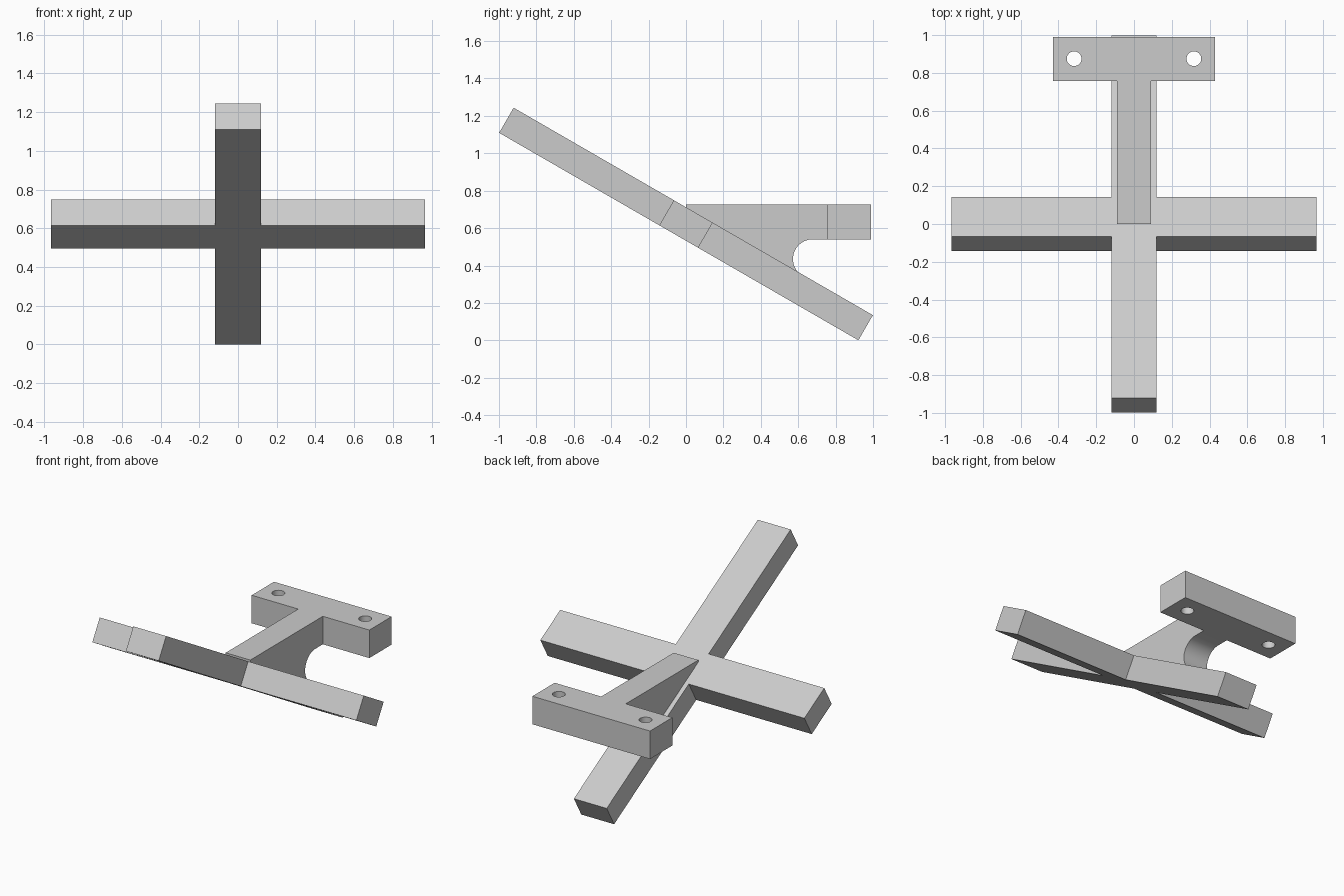
import bpy, bmesh, math
from mathutils import Matrix, Vector

old = bpy.data.objects.get("Cube")
if old:
    bpy.data.objects.remove(old, do_unlink=True)

grey = bpy.data.materials.new("plain grey")
grey.use_nodes = True
TONE = (0.6, 0.6, 0.6, 1)
grey.diffuse_color = TONE
grey.node_tree.nodes["Principled BSDF"].inputs["Base Color"].default_value = TONE


def prism(name, outline, axis, low, high):
    """Extrude an outline along z (outline in x, y) or x (outline in y, z)."""
    bm = bmesh.new()
    place = (lambda a, b: (a, b, low)) if axis == "z" else (lambda a, b: (low, a, b))
    face = bm.faces.new([bm.verts.new(place(a, b)) for a, b in outline])
    push = Vector((0, 0, high - low)) if axis == "z" else Vector((high - low, 0, 0))
    made = bmesh.ops.extrude_face_region(bm, geom=[face])["geom"]
    bmesh.ops.translate(bm, vec=push, verts=[v for v in made if isinstance(v, bmesh.types.BMVert)])
    bmesh.ops.recalc_face_normals(bm, faces=bm.faces)
    mesh = bpy.data.meshes.new(name)
    bm.to_mesh(mesh)
    bm.free()
    mesh.materials.append(grey)
    obj = bpy.data.objects.new(name, mesh)
    bpy.context.collection.objects.link(obj)
    return obj


def combine(obj, cutter, operation):
    """Apply a boolean, then discard the cutter."""
    bpy.context.view_layer.objects.active = obj
    mod = obj.modifiers.new(operation.lower(), "BOOLEAN")
    mod.operation, mod.solver, mod.object = operation, "EXACT", cutter
    bpy.ops.object.modifier_apply(modifier=mod.name)
    bpy.data.objects.remove(cutter, do_unlink=True)


def arc(cx, cy, r, start, end, steps):
    angles = [math.radians(start + (end - start) * i / steps) for i in range(steps + 1)]
    return [(cx + r * math.cos(a), cy + r * math.sin(a)) for a in angles]


# Tilted cross: one plus-shaped slab
half, length, reach, thick = 0.12, 1.109, 0.965, 0.155
quarter = [(half, length), (half, half), (reach, half)]
right = quarter + [(x, -y) for x, y in reversed(quarter)]
cross = prism("tilted_cross", right + [(-x, -y) for x, y in right], "z", -thick / 2, thick / 2)
cross.data.transform(Matrix.Translation((0, 0, 0.622)) @ Matrix.Rotation(math.radians(-30), 4, "X"))

# Mounting bracket: T-shaped plan cut to the side profile with its round notch
back, front, top, under = 0.99, 0.757, 0.725, 0.54
side = [(0.43, back), (0.43, front), (0.09, front), (0.09, 0)]
bracket = prism("mounting_bracket", side + [(-x, y) for x, y in reversed(side)], "z", 0.2, 0.9)
profile = [(-0.1, top), (1.1, top), (1.1, under)] + arc(0.677, under - 0.105, 0.105, 90, 240, 24)
profile += [(0.62, 0.32), (-0.1, 0.735 - 0.02)]
profile[-1] = (0, 0.67)
profile[0] = (0, top)
combine(bracket, prism("profile_cutter", profile, "x", -0.6, 0.6), "INTERSECT")

# Screw holes
for x in (-0.317, 0.317):
    hole = prism("hole_cutter", arc(x, 0.875, 0.039, 0, 348.75, 31), "z", 0.3, 1)
    combine(bracket, hole, "DIFFERENCE")

bpy.ops.object.select_all(action="DESELECT")
bracket.select_set(True)
bpy.context.view_layer.objects.active = bracket
bpy.ops.object.shade_smooth_by_angle(angle=math.radians(30))
